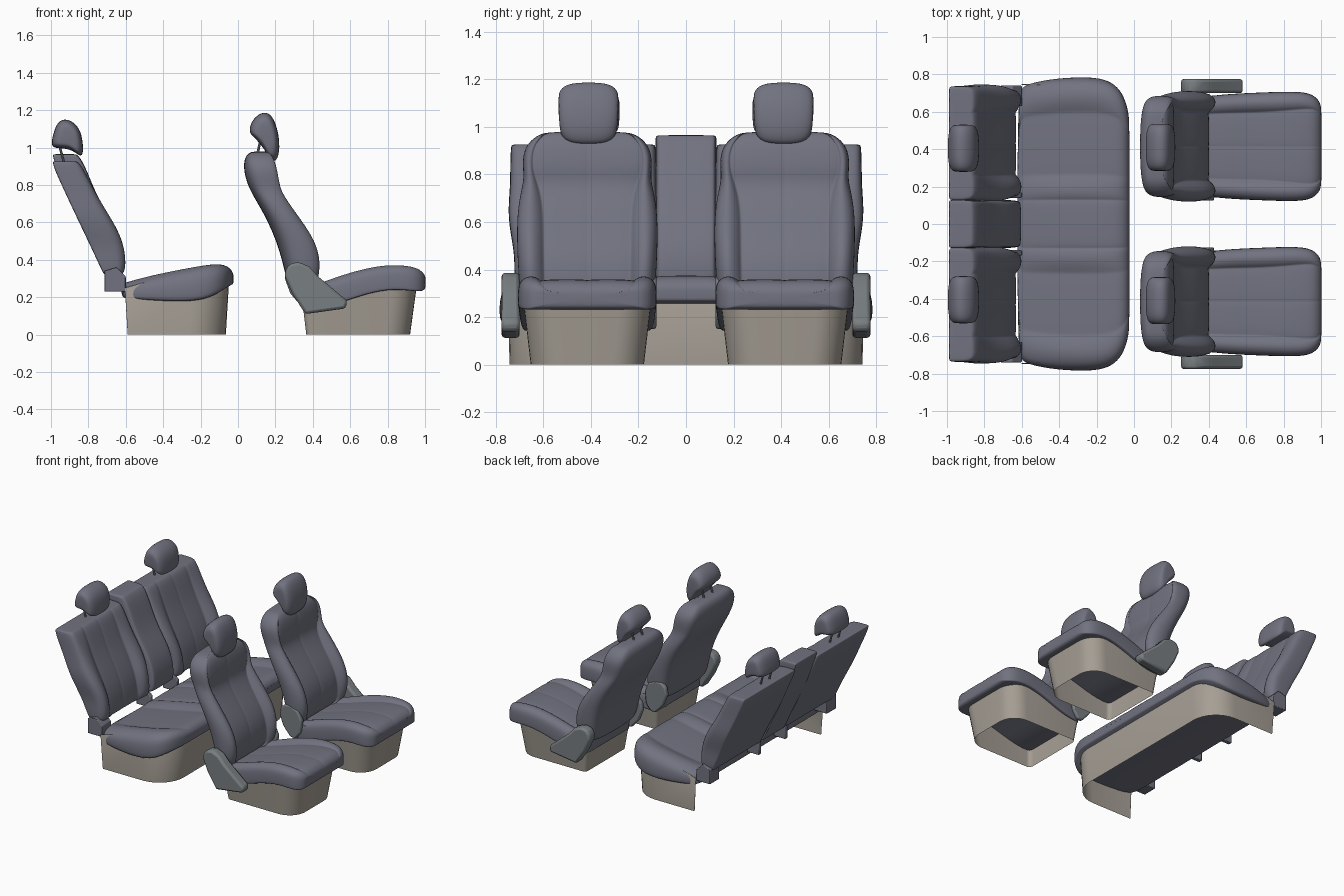
import bpy, bmesh, math
from mathutils import Vector

if "Cube" in bpy.data.objects:
    bpy.data.objects.remove(bpy.data.objects["Cube"])


def material(name, r, g, b):
    m = bpy.data.materials.new(name)
    m.diffuse_color = (r, g, b, 1)
    m.use_nodes = True
    m.node_tree.nodes["Principled BSDF"].inputs["Base Color"].default_value = m.diffuse_color
    return m


LEATHER = material("leather", 0.165, 0.17, 0.215)
BEIGE = material("beige_plastic", 0.38, 0.345, 0.30)
GREY = material("grey_plastic", 0.19, 0.21, 0.22)


def loft(name, rings, mat, cap=True, closed=True, sub=0, bevel=0):
    """Skin a list of point rings into one object."""
    bm = bmesh.new()
    vs = [[bm.verts.new(p) for p in r] for r in rings]
    n = len(rings[0])
    for a, b in zip(vs, vs[1:]):
        for i in range(n if closed else n - 1):
            j = (i + 1) % n
            bm.faces.new((a[i], a[j], b[j], b[i]))
    if cap:
        bm.faces.new(vs[0][::-1])
        bm.faces.new(vs[-1])
    bmesh.ops.recalc_face_normals(bm, faces=bm.faces)
    me = bpy.data.meshes.new(name)
    bm.to_mesh(me)
    bm.free()
    me.materials.append(mat)
    me.shade_smooth()
    if not sub:
        me.set_sharp_from_angle(angle=math.radians(35))
    ob = bpy.data.objects.new(name, me)
    bpy.context.collection.objects.link(ob)
    if sub:
        m = ob.modifiers.new("Smooth", 'SUBSURF')
        m.levels = m.render_levels = sub
    if bevel:
        m = ob.modifiers.new("Bevel", 'BEVEL')
        m.width, m.segments = bevel, 2
    return ob


def both(half):
    return [(-u, k, g) for u, k, g in reversed(half) if u > 0] + half


def bolstered(q):
    """Cross-section of a front seat: centre seam, side seams at q, bolsters."""
    a = 1 - q
    return both([(0, 0, .005), (.03, 0, 0), (q - .05, 0, 0), (q, .02, .010),
                 (q + .12 * a, .4, 0), (q + .5 * a, 1, 0), (q + .85 * a, .8, .015)])


# Rear outlines of a padded section: (u, fraction of depth)
SQUARE = [(1, .65), (1, .03), (.98, 0), (.8, 0), (.4, 0), (0, 0)]
ROUND = [(1, .65), (1, .42), (.95, .22), (.82, .09), (.45, .01), (0, 0)]


def padded(name, prof, stations, W, yc, upright, rear=SQUARE):
    """Upholstery: stations are (position, back, front, bolster, half width, seam)."""
    rear = rear + [(-u, k) for u, k in reversed(rear) if u > 0]
    rings = []
    for s, back, front, b, w, q in stations:
        pr = prof(q) if callable(prof) else prof
        d = front - back
        fade = min(1, (d / .11) ** 2)
        ring = [(u, front - b * (1 - k) - g * fade) for u, k, g in pr]
        ring += [(u, back + k * d) for u, k in rear]
        pts = []
        for u, f in ring:
            y = yc + u * W * (1 - (1 - w / W) * abs(u))
            pts.append((f, y, s) if upright else (s, y, f))
        rings.append(pts)
    return loft(name, rings, LEATHER, sub=2)


def headrest(name, prof, yc):
    c = Vector((sum(p[0] for p in prof), sum(p[1] for p in prof))) / len(prof)
    rings = []
    for y, k in ((-.127, .5), (-.122, .8), (-.085, 1.03), (0, 1.06),
                 (.085, 1.03), (.122, .8), (.127, .5)):
        ring = []
        for p in prof:
            q = c + (Vector(p) - c) * k
            ring.append((q.x, yc + y * (1 + .6 * min(0, q.y - c.y)), q.y))
        rings.append(ring)
    loft(name, rings, LEATHER, sub=2)


def post(name, a, b, y, r=.007):
    circle = [(r * math.cos(t * math.pi / 5), r * math.sin(t * math.pi / 5)) for t in range(10)]
    loft(name, [[(p[0] + i, y + j, p[1]) for i, j in circle] for p in (a, b)], GREY)


def plate(name, prof, y0, y1, mat, bevel=.01):
    loft(name, [[(x, y, z) for x, z in prof] for y in (y0, y1)], mat, bevel=bevel)


def outline(x0, x1, hw, rf, rr, z, yc):
    """Rounded plan outline, starting and ending at the rear."""
    pts = []
    for cx, cy, r, a0 in ((x0 + rr, -hw + rr, rr, 180), (x1 - rf, -hw + rf, rf, 270),
                          (x1 - rf, hw - rf, rf, 0), (x0 + rr, hw - rr, rr, 90)):
        for i in range(9):
            t = math.radians(a0 + i * 90 / 8)
            pts.append((cx + r * math.cos(t), yc + cy + r * math.sin(t), z))
    return pts


# Front seat shapes
BACK = [(.235, .285, .40, .02, .24, .63), (.27, .265, .43, .03, .28, .63),
        (.38, .24, .452, .045, .29, .63), (.50, .205, .425, .055, .296, .63),
        (.62, .152, .342, .055, .296, .63), (.71, .10, .275, .045, .284, .68),
        (.77, .066, .236, .025, .268, .78), (.82, .045, .222, .005, .27, .84),
        (.885, .03, .208, 0, .272, .84), (.935, .033, .195, 0, .248, .84),
        (.968, .05, .175, 0, .205, .84), (.98, .078, .15, 0, .16, .84)]
CUSHION = [(.33, .15, .24, .01, .24, .63), (.36, .14, .26, .02, .265, .63),
           (.45, .145, .285, .025, .275, .63), (.55, .17, .322, .03, .283, .63),
           (.67, .213, .358, .03, .288, .63), (.80, .243, .38, .022, .293, .65),
           (.91, .237, .372, .012, .292, .69), (.965, .23, .354, 0, .272, .72),
           (.994, .236, .328, 0, .238, .72), (1.004, .252, .305, 0, .20, .72)]
FRONT_HEAD = [(.06, 1.08), (.075, 1.14), (.125, 1.185), (.175, 1.18), (.21, 1.10),
              (.222, 1.0), (.205, .93), (.17, .935), (.14, 1.0), (.09, 1.055)]
COVER = [(.25, .31), (.255, .35), (.28, .38), (.325, .388), (.38, .365), (.43, .31),
         (.585, .18), (.575, .14), (.36, .11), (.29, .22)]
DISC = [(.25, .30), (.26, .35), (.29, .38), (.34, .385), (.40, .355), (.43, .29),
        (.42, .2), (.38, .15), (.34, .15), (.28, .22)]

# Rear seat shapes
BENCH = [(-.625, .20, .27, .005, .70, 0), (-.595, .192, .285, .015, .745, 0),
         (-.45, .182, .325, .025, .776, 0), (-.30, .175, .355, .025, .787, 0),
         (-.18, .185, .376, .02, .783, 0), (-.10, .225, .382, .01, .75, 0),
         (-.05, .26, .364, 0, .68, 0), (-.028, .268, .335, 0, .59, 0),
         (-.024, .278, .315, 0, .53, 0)]
BENCH_PROFILE = both([(0, .6, 0), (.15, .6, 0), (.165, .5, .008), (.18, .6, 0), (.24, .9, 0),
                      (.31, .2, 0), (.34, 0, .006), (.37, 0, 0), (.72, 0, 0), (.76, 0, .006),
                      (.79, .3, 0), (.87, 1, 0), (.95, .7, .01)])
REAR_BACK = [(.315, -.71, -.63, .01, .28, 0), (.33, -.722, -.607, .02, .285, 0),
             (.38, -.745, -.597, .035, .29, 0), (.47, -.787, -.606, .04, .29, 0),
             (.56, -.83, -.64, .04, .308, 0), (.65, -.873, -.695, .03, .317, 0),
             (.74, -.915, -.75, .02, .308, 0), (.85, -.966, -.808, .005, .307, 0),
             (.905, -.988, -.838, 0, .305, 0), (.925, -.99, -.858, 0, .302, 0),
             (.927, -.98, -.868, 0, .29, 0)]
REAR_PROFILE = [(-.97, .7, .008), (-.85, 1, 0), (-.7, .9, 0), (-.6, .2, 0), (-.55, 0, .008),
                (-.5, 0, 0), (-.03, 0, 0), (0, 0, .005), (.03, 0, 0), (.5, 0, 0),
                (.55, 0, .008), (.6, .3, 0), (.75, 1, 0), (.88, .9, 0), (.97, .5, .01)]
MIDDLE = [(z + .038 * (z > .8), b, f - .004, 0, .128, 0) for z, b, f, _, _, _ in REAR_BACK]
MIDDLE[-1] = MIDDLE[-1][:4] + (.112, 0)
REAR_HEAD = [(-1.0, 1.0), (-.985, 1.07), (-.965, 1.13), (-.925, 1.152), (-.875, 1.13),
             (-.838, 1.08), (-.828, .97), (-.848, .955), (-.885, .99), (-.94, 1.0)]

for s, side in ((-1, "left"), (1, "right")):
    yc = s * .415
    # Front seat upholstery and skirt
    padded("front_backrest_" + side, bolstered, BACK, .29, yc, True, ROUND)
    padded("front_cushion_" + side, bolstered, CUSHION, .29, yc, False)
    loft("front_skirt_" + side, [outline(.365, .92, .238, .13, .03, 0, yc),
                                 outline(.335, .955, .268, .13, .03, .255, yc)],
         BEIGE, cap=False)
    headrest("front_headrest_" + side, FRONT_HEAD, s * .41)
    # Recliner covers on the outer and inner sides
    plate("recliner_cover_" + side, COVER, s * .70, s * .775, GREY, .015)
    plate("recliner_disc_" + side, DISC, s * .125, s * .16, GREY)
    # Rear outer backrest, headrest and hinge brackets
    prof = sorted((s * u, k, g) for u, k, g in REAR_PROFILE)
    padded("rear_backrest_" + side, prof, REAR_BACK, .305, s * .432, True)
    headrest("rear_headrest_" + side, REAR_HEAD, s * .405)
    for y0, y1 in ((.63, .74), (.14, .17)):
        plate("hinge_bracket_" + side, [(-.715, .23), (-.60, .23), (-.60, .31), (-.65, .36),
                                        (-.715, .34)], s * y0, s * y1, LEATHER, .005)
    # Headrest posts
    for o in (-.05, .05):
        post("front_headrest_post_" + side, (.10, .95), (.125, 1.06), s * .41 + o)
        post("rear_headrest_post_" + side, (-.925, .90), (-.96, 1.03), s * .405 + o)

# Rear bench, its open-backed skirt and the middle backrest
padded("rear_cushion", BENCH_PROFILE, BENCH, .78, 0, False)
loft("rear_skirt", [outline(-.59, -.065, .742, .2, .001, 0, 0),
                    outline(-.605, -.05, .748, .2, .001, .25, 0),
                    outline(-.5, -.06, .745, .2, .001, .28, 0)],
     BEIGE, cap=False, closed=False)
padded("rear_middle_backrest", both([(0, 0, 0), (.5, 0, 0), (.85, 0, .002), (.95, 0, .008)]),
       MIDDLE, .128, 0, True)
